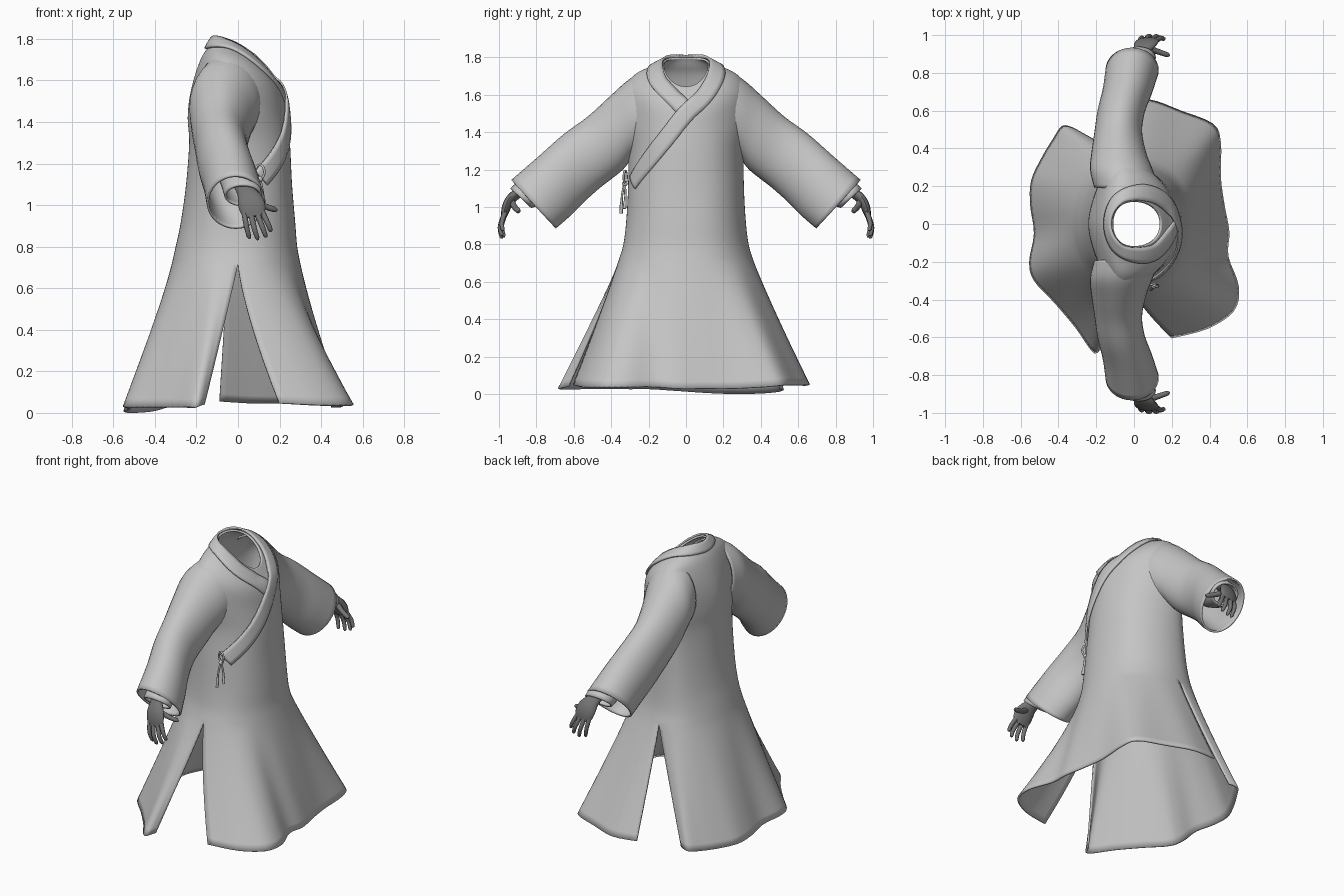
import bpy, bmesh, math
from mathutils import Vector
from mathutils.bvhtree import BVHTree

if "Cube" in bpy.data.objects:
    bpy.data.objects.remove(bpy.data.objects["Cube"])

def material(name, c):
    m = bpy.data.materials.new(name)
    m.diffuse_color = (c, c, c, 1)
    m.use_nodes = True
    m.node_tree.nodes["Principled BSDF"].inputs["Base Color"].default_value = m.diffuse_color
    return m

CLOTH = material("grey cloth", 0.56)
SKIN = material("dark grey skin", 0.175)

def spline(pts, n):
    """Catmull-Rom samples through points of any dimension."""
    out, last = [], len(pts) - 1
    for k in range(n + 1):
        s = k / n * last
        i = min(int(s), last - 1)
        t = s - i
        a, b, c, d = (pts[min(max(j, 0), last)] for j in (i - 1, i, i + 1, i + 2))
        out.append([0.5 * (2 * q + (r - p) * t + (2 * p - 5 * q + 4 * r - w) * t * t
                           + (3 * q - p - 3 * r + w) * t ** 3) for p, q, r, w in zip(a, b, c, d)])
    return out

def add_grid(bm, rows, closed=False, caps=False):
    vs = [[bm.verts.new(p) for p in row] for row in rows]
    n = len(rows[0])
    for r in range(len(vs) - 1):
        for i in range(n if closed else n - 1):
            j = (i + 1) % n
            bm.faces.new((vs[r][i], vs[r + 1][i], vs[r + 1][j], vs[r][j]))
    if caps:
        bm.faces.new(vs[0])
        bm.faces.new(vs[-1])

def finish(bm, name, mat, thick=0, offset=0):
    mesh = bpy.data.meshes.new(name)
    bm.to_mesh(mesh)
    bm.free()
    ob = bpy.data.objects.new(name, mesh)
    bpy.context.collection.objects.link(ob)
    mesh.materials.append(mat)
    if thick:
        mod = ob.modifiers.new("thickness", 'SOLIDIFY')
        mod.thickness, mod.offset = thick, offset
    bpy.ops.object.select_all(action='DESELECT')
    bpy.context.view_layer.objects.active = ob
    ob.select_set(True)
    bpy.ops.object.shade_smooth_by_angle(angle=math.radians(50))
    return ob

# --- robe body: front and back panels joined above the side slits ---
# z at x=0, tilt, curve, back x, front x, half width, roundness, side shift -y, side shift +y
SECTIONS = [(1.765, .54, 2, -.12, .145, .12, .92, 0, 0), (1.74, .45, 2, -.142, .182, .185, .95, 0, 0),
            (1.69, .33, 1.5, -.18, .208, .28, 1.05, -.04, -.04),
            (1.6, .1, 1.5, -.228, .226, .345, 1.15, -.07, -.07),
            (1.45, 0, .5, -.242, .238, .345, 1.15, -.07, -.07),
            (1.3, 0, 0, -.235, .25, .31, 1, -.06, -.06), (1.1, 0, 0, -.25, .26, .31, .92, -.03, -.05),
            (.92, 0, 0, -.275, .275, .32, .92, -.01, -.05), (.8, 0, 0, -.30, .285, .335, .92, 0, -.05),
            (.72, 0, 0, -.318, .30, .358, .92, 0, -.05)]
# hem outline, x y z
HEM_FRONT = [(.20, -.605, .05), (.39, -.555, .04), (.53, -.46, .04), (.555, -.33, .04), (.5, -.17, .04),
             (.505, -.04, .03), (.48, .1, .03), (.46, .25, .03), (.46, .43, .04), (.42, .53, .05),
             (.25, .60, .05), (.08, .66, .05), (-.09, .65, .06)]
HEM_BACK = [(-.32, .51, .03), (-.38, .52, .02), (-.43, .45, .01), (-.49, .35, .005), (-.545, .23, .005),
            (-.55, .1, .01), (-.53, -.05, .02), (-.555, -.2, .03), (-.53, -.3, .03),
            (-.42, -.42, .03), (-.31, -.55, .03), (-.21, -.685, .03), (-.16, -.63, .04)]
N = 48
bm = bmesh.new()
for front, hem in ((True, HEM_FRONT), (False, HEM_BACK)):
    rows = []
    for z0, tilt, curve, xb, xf, hw, e, shift_r, shift_l in spline(SECTIONS, 45):
        row = []
        for k in range(N + 1):
            a = math.pi * (k / N - 0.5) + (0 if front else math.pi)
            c, s = math.cos(a), math.sin(a)
            x = (xf if front else -xb) * math.copysign(abs(c) ** e, c)
            if k in (0, N):
                x = 0
            x += (shift_l if s > 0 else shift_r) * s ** 4
            y = hw * math.copysign(abs(s) ** e, s)
            row.append(Vector((x, y, z0 - tilt * x - curve * x * x)))
        rows.append(row)
    top = rows[-1]
    hem_pts = [Vector(p) for p in spline(hem, N)]
    for r in range(1, 19):
        f = r / 18
        row = []
        for k, (p, q) in enumerate(zip(top, hem_pts)):
            # the slit edge of the front panel hangs in a curve
            g = f ** (1.05 + (.3 * math.exp(-k / 6) if front else 0))
            row.append(Vector((p.x + (q.x - p.x) * g, p.y + (q.y - p.y) * f ** 1.05,
                               p.z + (q.z - p.z) * f)))
        rows.append(row)
    add_grid(bm, rows)
bmesh.ops.remove_doubles(bm, verts=bm.verts, dist=1e-4)
bm.normal_update()
tree = BVHTree.FromBMesh(bm)
finish(bm, "robe_body", CLOTH, .012, -1)

# --- crossed collar: band laid on the robe, over the chest and round the neck ---
PATH = [(.11, -.285, 1.13), (.2, -.2, 1.25), (.25, -.1, 1.38), (.24, 0, 1.50), (.195, .09, 1.585),
        (.105, .15, 1.675), (0, .16, 1.745), (-.09, .115, 1.775), (-.13, 0, 1.775), (-.09, -.115, 1.775),
        (0, -.16, 1.745), (.105, -.15, 1.675), (.175, -.08, 1.595), (.215, -.01, 1.525)]
pts = [Vector(p) for p in spline(PATH, 90)]
rows = []
for k, p in enumerate(pts):
    hit, nor, _, _ = tree.find_nearest(p)
    tan = (pts[min(k + 1, 90)] - pts[max(k - 1, 0)]).normalized()
    side = nor.cross(tan).normalized()
    lift = .012 - .009 * k / 90
    half = .023 - .006 * max(0, min(1, (.05 - p.x) / .12))
    row = []
    for w in (-2, -1, 0, 1, 2):
        q, n = hit + side * (w * half), nor
        if w < 0:  # the outer edge follows the cloth beneath
            q, n, _, _ = tree.find_nearest(q)
        row.append(q + n * (lift + .004 * (1 - (w / 2) ** 2)))
    rows.append(row)
bm = bmesh.new()
add_grid(bm, rows)
for _ in range(3):
    bmesh.ops.smooth_vert(bm, verts=[v for v in bm.verts if not v.is_boundary], factor=.5,
                          use_axis_x=True, use_axis_y=True, use_axis_z=True)
finish(bm, "crossed_collar", CLOTH, .012, 0)

# --- sleeves, inner cuffs and hands, repeated on both sides ---
# top y z, bottom y z, centre x, half width x
SLEEVE = [(.19, 1.725, .2, 1.3, -.04, .165), (.29, 1.685, .285, 1.27, -.067, .16),
          (.40, 1.59, .345, 1.2, -.08, .14), (.52, 1.48, .46, 1.11, -.083, .12),
          (.65, 1.385, .55, 1.03, -.067, .12), (.78, 1.27, .63, .95, -.035, .126),
          (.93, 1.14, .70, .89, -.01, .135)]
CUFF = [(.74, 1.24, .66, 1.08, -.01, .085), (.84, 1.18, .75, 1.03, .01, .085),
        (.935, 1.095, .83, 1.0, .025, .085)]
# centre x y z, half width, half depth
PALM = [(.0, .82, 1.13, .04, .03), (.035, .905, 1.07, .042, .027), (.055, .945, 1.03, .06, .025),
        (.07, .965, .985, .063, .022), (.078, .975, .945, .05, .014)]
FINGERS = [[(.030, .965, .97), (.040, .985, .90), (.056, .972, .838)],
           [(.062, .972, .96), (.078, .995, .89), (.096, .984, .832)],
           [(.092, .972, .96), (.117, .993, .895), (.136, .984, .845)],
           [(.115, .968, .97), (.142, .985, .915), (.160, .978, .872)],
           [(.06, .935, 1.035), (.12, .915, .998), (.188, .892, .975)]]

def oval_rows(sections, n, side, steps):
    rows = []
    for ty, tz, by, bz, cx, hx in spline(sections, steps):
        row = []
        for k in range(n):
            c, s = math.cos(2 * math.pi * k / n), math.sin(2 * math.pi * k / n)
            y = (ty + by) / 2 + (ty - by) / 2 * c
            row.append((cx + hx * s, side * y, (tz + bz) / 2 + (tz - bz) / 2 * c))
        rows.append(row)
    return rows

def tube(bm, pts, radii, n=10):
    """Capped tube along points; radii are (wide, deep) pairs."""
    rows = []
    for k, p in enumerate(pts):
        tan = (pts[min(k + 1, len(pts) - 1)] - pts[max(k - 1, 0)]).normalized()
        deep = tan.cross(Vector((1, 0, .3))).normalized()
        wide = deep.cross(tan)
        rows.append([p + wide * radii[k][0] * math.cos(2 * math.pi * i / n)
                     + deep * radii[k][1] * math.sin(2 * math.pi * i / n) for i in range(n)])
    add_grid(bm, rows, True, True)

for side, label in ((1, "left"), (-1, "right")):
    for part, sections, steps in (("sleeve", SLEEVE, 24), ("inner_cuff", CUFF, 8)):
        bm = bmesh.new()
        add_grid(bm, oval_rows(sections, 32, side, steps), True)
        bmesh.ops.recalc_face_normals(bm, faces=bm.faces)
        finish(bm, label + "_" + part, CLOTH, .012, 0)
    bm = bmesh.new()
    data = spline(PALM, 12)
    tube(bm, [Vector((d[0], side * d[1], d[2])) for d in data], [(d[3], d[4]) for d in data], 14)
    for f in FINGERS:
        path = [Vector((x, side * y, z)) for x, y, z in spline(f, 8)]
        r = .018 if f is FINGERS[-1] else .0145
        rad = [r * (1 - .035 * k) for k in range(8)] + [r * .35]
        tube(bm, path, [(q, q) for q in rad])
    bmesh.ops.recalc_face_normals(bm, faces=bm.faces)
    finish(bm, label + "_hand", SKIN)

# --- knotted tie with two hanging cords at the end of the collar ---
bm = bmesh.new()
loop = [Vector((.105 + .022 * math.cos(a), -.325 - .008 * math.cos(a), 1.16 + .034 * math.sin(a)))
        for a in (2 * math.pi * k / 20 for k in range(21))]
tube(bm, loop, [(.006, .006)] * 21, 8)
for dx, dy, end in ((-.01, -.012, .965), (.014, .006, .99)):
    cord = [Vector(p) for p in spline([(.105, -.328, 1.13), (.105 + dx, -.33 + dy, 1.06),
                                       (.105 + dx * 1.5, -.335 + dy, end)], 8)]
    tube(bm, cord, [(.006, .006)] * 6 + [(.009, .009)] * 3, 8)
bmesh.ops.recalc_face_normals(bm, faces=bm.faces)
finish(bm, "tie_cord", CLOTH)
bm = bmesh.new()
bmesh.ops.create_uvsphere(bm, u_segments=12, v_segments=8, radius=.015)
bmesh.ops.translate(bm, verts=bm.verts, vec=(.105, -.327, 1.125))
finish(bm, "tie_knot", CLOTH)
